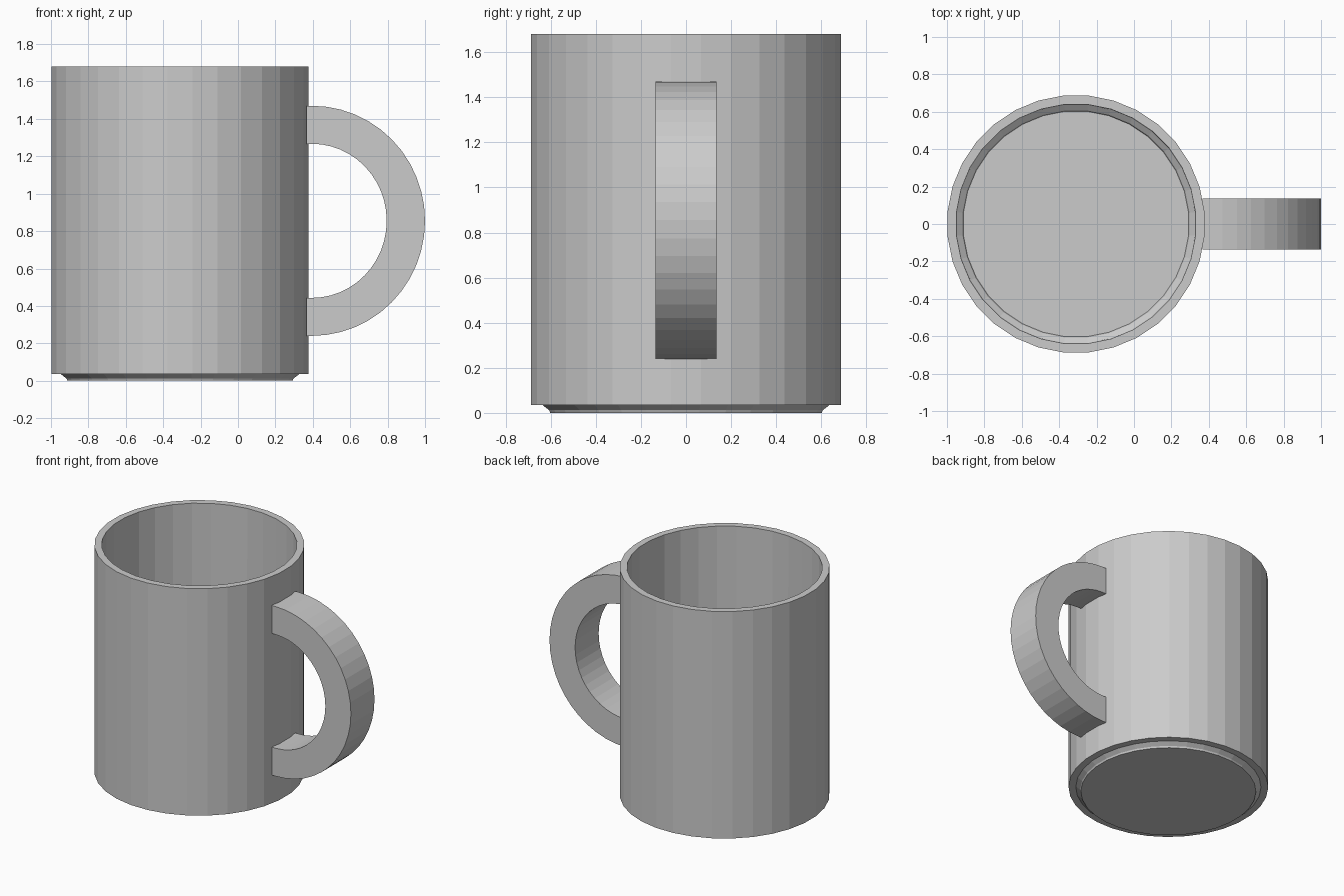
import bpy, bmesh
from math import sin, cos, pi

if "Cube" in bpy.data.objects:
    bpy.data.objects.remove(bpy.data.objects["Cube"])

SIDES = 32
CX = -0.31  # axis of the cup


def make_object(name, bm):
    mesh = bpy.data.meshes.new(name)
    bm.to_mesh(mesh)
    bm.free()
    obj = bpy.data.objects.new(name, mesh)
    bpy.context.collection.objects.link(obj)
    return obj


# Cup: thin floor with chamfered foot, outer wall, rim and inner wall
profile = [(0.605, 0), (0.61, 0.012), (0.64, 0.035), (0.69, 0.035),
           (0.69, 1.68), (0.642, 1.68), (0.64, 0.035)]
bm = bmesh.new()
rings = [[bm.verts.new((CX + r * cos(2 * pi * (i + 0.5) / SIDES),
                        r * sin(2 * pi * (i + 0.5) / SIDES), z))
          for i in range(SIDES)] for r, z in profile]
bm.faces.new(rings[0][::-1])
for a, b in zip(rings, rings[1:]):
    for i in range(SIDES):
        j = (i + 1) % SIDES
        bm.faces.new((a[i], a[j], b[j], b[i]))
make_object("cup", bm)

# Handle: rectangular section swept along a half ring
STEPS = 24
HALF = 0.135
MID_Z = 0.855


def section(x, z_out, x_in, z_in):
    return [bm.verts.new(p) for p in ((x, -HALF, z_out), (x, HALF, z_out),
                                      (x_in, HALF, z_in), (x_in, -HALF, z_in))]


bm = bmesh.new()
sections = [section(0.366, MID_Z + 0.615, 0.366, MID_Z + 0.412)]
for k in range(STEPS + 1):
    t = pi / 2 - pi * k / STEPS
    sections.append(section(0.395 + 0.605 * cos(t), MID_Z + 0.615 * sin(t),
                            0.395 + 0.40 * cos(t), MID_Z + 0.412 * sin(t)))
sections.append(section(0.366, MID_Z - 0.615, 0.366, MID_Z - 0.412))
for a, b in zip(sections, sections[1:]):
    for i in range(4):
        j = (i + 1) % 4
        bm.faces.new((a[i], b[i], b[j], a[j]))
bm.faces.new(sections[0])
bm.faces.new(sections[-1][::-1])
bmesh.ops.recalc_face_normals(bm, faces=bm.faces)
make_object("handle", bm)
